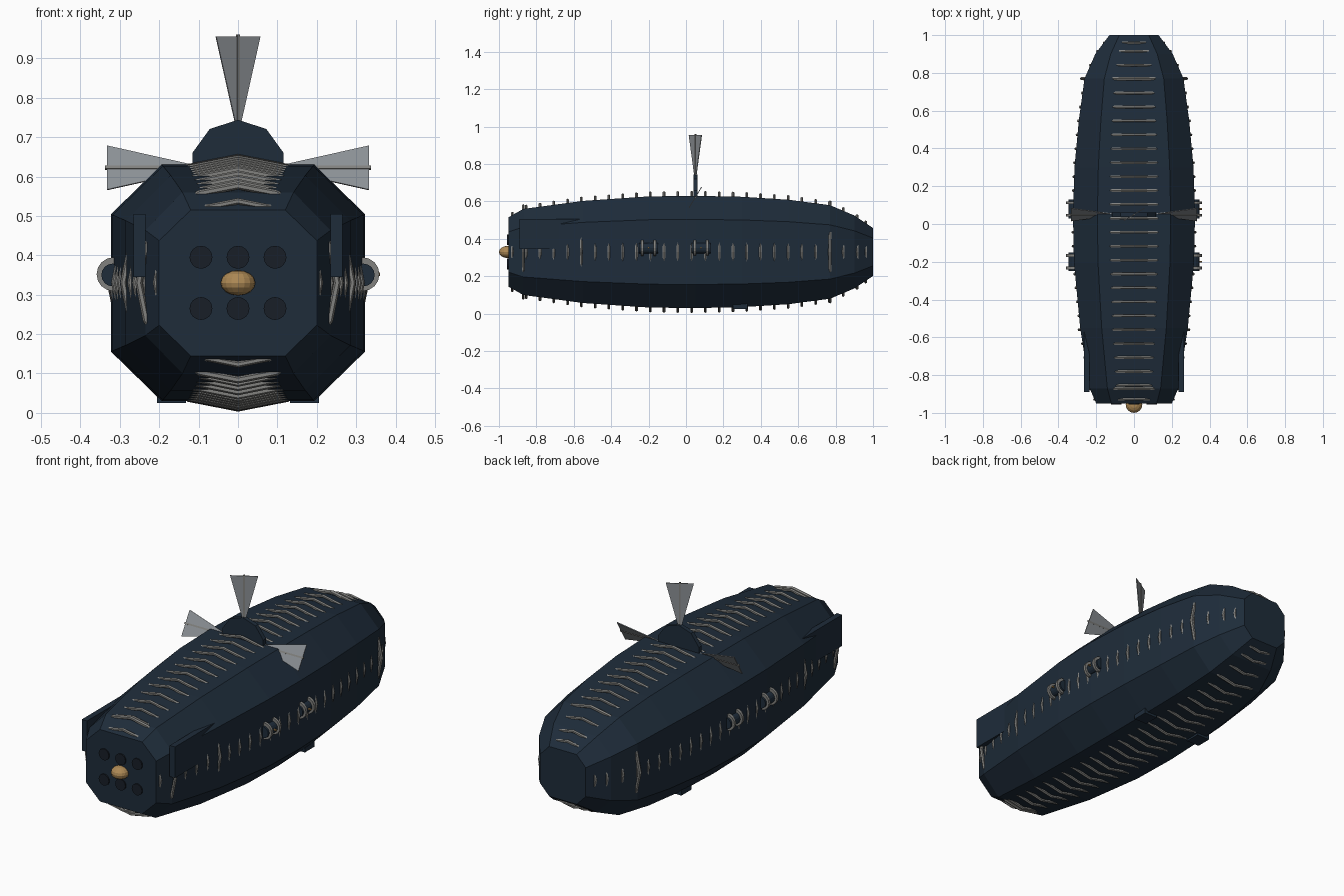
import bpy, bmesh
from math import sin, cos, pi
from mathutils import Vector, Matrix

if "Cube" in bpy.data.objects:
    bpy.data.objects.remove(bpy.data.objects["Cube"])


def material(name, rgb):
    m = bpy.data.materials.new(name)
    m.diffuse_color = (*rgb, 1)
    m.use_nodes = True
    m.node_tree.nodes["Principled BSDF"].inputs["Base Color"].default_value = m.diffuse_color
    return m


NAVY = material("navy_plating", (0.013, 0.025, 0.042))
BLACK = material("dark_nozzle", (0.009, 0.013, 0.02))
STEEL = material("steel", (0.22, 0.22, 0.21))
VANE = material("vane_grey", (0.26, 0.28, 0.3))
BRASS = material("brass", (0.42, 0.25, 0.09))
ZC = 0.33


def finish(name, bm, mat):
    bmesh.ops.recalc_face_normals(bm, faces=bm.faces)
    me = bpy.data.meshes.new(name)
    bm.to_mesh(me)
    bm.free()
    me.materials.append(mat)
    ob = bpy.data.objects.new(name, me)
    bpy.context.collection.objects.link(ob)
    return ob


def loft(name, rings, mat, closed=False):
    """Skin a row of point rings; closed joins last to first, else caps the ends."""
    bm = bmesh.new()
    vs = [[bm.verts.new(p) for p in r] for r in rings]
    n = len(vs[0])
    pairs = list(zip(vs, vs[1:])) + ([(vs[-1], vs[0])] if closed else [])
    for a, b in pairs:
        for i in range(n):
            j = (i + 1) % n
            bm.faces.new((a[i], a[j], b[j], b[i]))
    if not closed:
        bm.faces.new(vs[0])
        bm.faces.new(vs[-1])
    return finish(name, bm, mat)


def box(name, lo, hi, mat):
    lo, hi = Vector(lo), Vector(hi)
    bm = bmesh.new()
    bmesh.ops.create_cube(bm, size=1, matrix=Matrix.Translation((lo + hi) / 2)
                          @ Matrix.Diagonal((*(hi - lo), 1)))
    return finish(name, bm, mat)


def cyl(name, c, r, depth, axis, mat, n=16):
    rot = Matrix.Rotation(pi / 2, 4, 'X' if axis == 'y' else 'Y')
    bm = bmesh.new()
    bmesh.ops.create_cone(bm, cap_ends=True, segments=n, radius1=r, radius2=r,
                          depth=depth, matrix=Matrix.Translation(c) @ rot)
    return finish(name, bm, mat)


# Hull: chamfered octagon section, (y, half width, half height)
STATIONS = [(-0.95, .20, .185), (-0.87, .235, .23), (-0.55, .285, .273),
            (-0.2, .318, .297), (0.05, .323, .3), (0.3, .315, .295),
            (0.55, .292, .279), (0.77, .262, .25), (0.9, .205, .195), (1.0, .13, .128)]
OCT = [(.6, 1), (1, .58), (1, -.58), (.6, -1), (-.6, -1), (-1, -.58), (-1, .58), (-.6, 1)]
loft("hull", [[(a * w, y, ZC + b * h) for a, b in OCT] for y, w, h in STATIONS], NAVY)


def size_at(y):
    for (y0, w0, h0), (y1, w1, h1) in zip(STATIONS, STATIONS[1:]):
        if y <= y1:
            t = (y - y0) / (y1 - y0)
            return w0 + t * (w1 - w0), h0 + t * (h1 - h0)


# Rib hoops: 16-sided rings that break through the flat hull faces
def hoop(name, y, kx, kz, r):
    w, h = size_at(y)
    rings = []
    for i in range(16):
        a = 2 * pi * i / 16
        ring = []
        for j in range(6):
            b = 2 * pi * j / 6
            d = r * (cos(b) - 1)
            ring.append(((w * kx + d) * sin(a), y + r * sin(b),
                         ZC + (h * kz + d) * cos(a)))
        rings.append(ring)
    loft(name, rings, STEEL, closed=True)


for k in range(-13, 13):
    y = 0.03 + 0.0737 * k
    hoop(f"rib_{k + 14}", y, 1.055 if k == -8 else 1.032, 1.09, 0.008)
hoop("rib_tail", 0.96, 1.032, 1.09, 0.008)
hoop("front_band", -0.87, 1.11, 1.11, 0.009)
hoop("rear_band", 0.77, 1.09, 1.1, 0.009)

# Front nozzles and brass lamp
for x in (-0.094, 0, 0.094):
    for z in (0.265, 0.395):
        cyl("nozzle", (x, -0.948, z), 0.029, 0.016, 'y', BLACK)
bm = bmesh.new()
bmesh.ops.create_uvsphere(bm, u_segments=16, v_segments=8, radius=1,
                          matrix=Matrix.Translation((0, -0.957, ZC))
                          @ Matrix.Diagonal((.044, .043, .032, 1)))
finish("front_lamp", bm, BRASS)

# Side parts, mirrored left and right
for s, side in ((-1, "left"), (1, "right")):
    xs = lambda a, b: sorted((s * a, s * b))
    x0, x1 = xs(.235, .265)
    box(f"{side}_cheek_plate", (x0, -.89, .345), (x1, -.57, .505), NAVY)
    x0, x1 = xs(.132, .205)
    box(f"{side}_keel_block", (x0, .25, .025), (x1, .33, .11), NAVY)
    for y in (-0.2, 0.08):
        cyl(f"{side}_drum", (s * .318, y, .35), .029, .1, 'y', NAVY)
        for dy in (-.033, .033):
            cyl(f"{side}_drum_flange", (s * .316, y + dy, .352), .043, .014, 'y', STEEL)
        if s > 0:
            cyl("drum_pin", (.335, y, .352), .005, .05, 'x', BRASS, 8)

# Hub disc and three pitched vanes with spines
HUB = Vector((0, 0.05, 0.622))
cyl("hub_disc", HUB, 0.122, 0.022, 'y', NAVY, 10).data.transform(
    Matrix.Translation(HUB) @ Matrix.Rotation(0, 4, 'Y') @ Matrix.Translation(-HUB))


def bar(name, d, w, n, stops, mat):
    loft(name, [[HUB + d * r + w * (a * k) + n * b
                 for a, b in ((1, 1), (1, -1), (-1, -1), (-1, 1))]
                for r, k in stops], mat)


for name, d, w in (("top", (0, 0, 1), (.056, .034, 0)),
                   ("left", (-1, 0, 0), (0, .034, .056)),
                   ("right", (1, 0, 0), (0, .034, .056))):
    d, w = Vector(d), Vector(w)
    n = d.cross(w).normalized()
    bar(f"{name}_vane", d, w, n * .002, ((.115, .13), (.333, 1)), VANE)
    bar(f"{name}_vane_spine", d, w.normalized() * .004, n * .004, ((.1, 1), (.338, 1)), STEEL)
